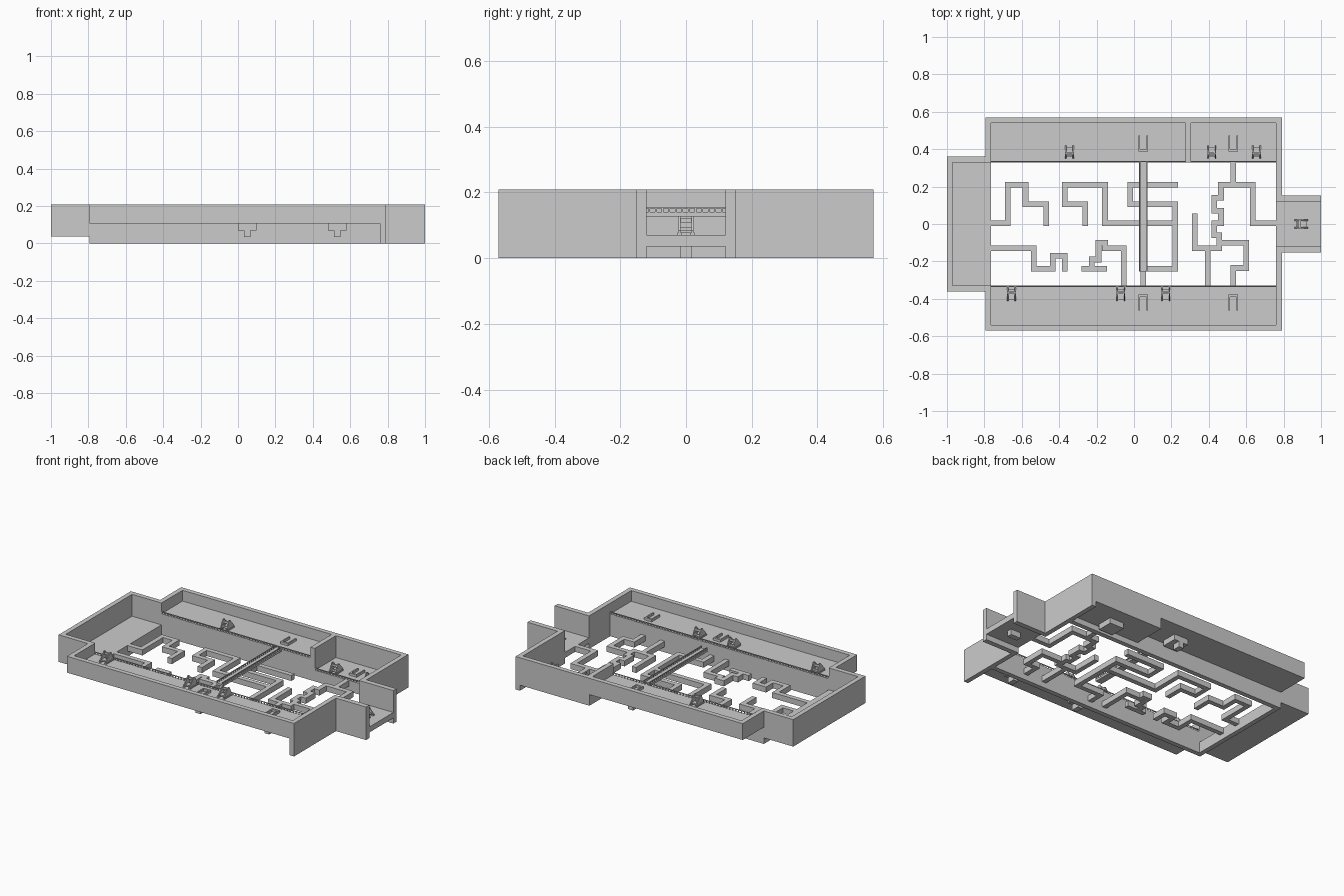
import bpy, bmesh
from math import radians
from mathutils import Matrix, Vector

T = 0.03                       # wall thickness
LOW, HIGH, TOP = 0.07, 0.14, 0.208   # lower floor, ledge floor, wall top


def add_box(bm, x0, x1, y0, y1, z0, z1):
    m = Matrix.Translation(((x0 + x1) / 2, (y0 + y1) / 2, (z0 + z1) / 2)) @ \
        Matrix.Diagonal((x1 - x0, y1 - y0, z1 - z0, 1))
    bmesh.ops.create_cube(bm, size=1, matrix=m)


def finish(name, bm, loc=(0, 0, 0), rot=0):
    bmesh.ops.recalc_face_normals(bm, faces=bm.faces)
    me = bpy.data.meshes.new(name)
    bm.to_mesh(me)
    bm.free()
    ob = bpy.data.objects.new(name, me)
    ob.location = loc
    ob.rotation_euler[2] = radians(rot)
    bpy.context.collection.objects.link(ob)
    return ob


def boxes(name, *dims, loc=(0, 0, 0), rot=0):
    bm = bmesh.new()
    for d in dims:
        add_box(bm, *d)
    return finish(name, bm, loc, rot)


# Outer walls of the main hall
boxes("front_wall", (-0.795, 0.76, -0.57, -0.54, 0.105, TOP))
boxes("back_wall", (-0.795, 0.275, 0.54, 0.57, 0.105, TOP),
      (0.275, 0.76, 0.54, 0.57, 0.035, TOP))
boxes("room_divider", (0.275, 0.305, 0.33, 0.54, 0.035, TOP))
for s, side in ((-1, "front"), (1, "back")):
    def span(a, b):
        return tuple(sorted((s * a, s * b)))
    boxes("right_wall_" + side, (0.76, 0.79, *span(0.12, 0.57), 0, TOP))
    boxes("left_wall_" + side, (-0.795, -0.765, *span(0.36, 0.54), 0.105, TOP))
    # End bays
    boxes("left_bay_side_" + side, (-0.97, -0.765, *span(0.33, 0.36), 0.038, TOP))
    boxes("right_bay_side_" + side, (0.79, 1.0, *span(0.12, 0.152), 0, TOP))
boxes("left_bay_end", (-1.0, -0.97, -0.36, 0.36, 0.038, TOP))
boxes("left_bay_floor", (-0.97, -0.765, -0.33, 0.33, 0.038, LOW))
boxes("right_bay_floor", (0.76, 1.0, -0.12, 0.12, 0.035, LOW))

# Raised ledges, lower back room, and the pit walls beneath them
boxes("front_ledge", (-0.765, 0.76, -0.54, -0.33, 0.105, HIGH))
boxes("back_ledge", (-0.765, 0.275, 0.33, 0.54, 0.105, HIGH))
boxes("back_room_floor", (0.305, 0.76, 0.33, 0.54, 0.035, LOW))
boxes("pit_wall_front", (-0.795, 0.76, -0.36, -0.33, 0, 0.105))
boxes("pit_wall_back", (-0.795, 0.29, 0.33, 0.36, 0, 0.105),
      (0.29, 0.76, 0.33, 0.36, 0, 0.035))
boxes("pit_wall_left", (-0.795, -0.765, -0.33, 0.33, 0, 0.038))

# Winding walkways over the open pit
west = [
    [(-.765, .005), (-.675, .005), (-.675, .21), (-.58, .21), (-.58, .105), (-.47, .105), (-.47, .005)],
    [(-.26, .005), (-.26, .105), (-.37, .105), (-.37, .21), (-.155, .21), (-.155, .005), (.22, .005)],
    [(.22, .21), (-.02, .21), (-.02, .105), (.22, .105), (.22, -.24), (.06, -.24)],
    [(-.765, -.13), (-.535, -.13), (-.535, -.24), (-.435, -.24), (-.435, -.17), (-.37, -.17), (-.37, -.24)],
    [(-.265, -.24), (-.16, -.24)],
    [(-.225, -.24), (-.225, -.19), (-.19, -.19), (-.19, -.1), (-.155, -.1), (-.155, -.13),
     (-.055, -.13), (-.055, -.33)],
    [(.05, -.24), (.05, -.33)],
]
east = [
    [(.325, .04), (.325, -.13), (.395, -.13), (.395, -.33)],
    [(.395, -.13), (.455, -.13), (.455, -.1), (.6, -.1), (.6, -.235), (.53, -.235), (.53, -.33)],
    [(.455, -.1), (.455, -.06), (.43, -.06), (.43, .005), (.465, .005), (.465, .07), (.43, .07),
     (.43, .14), (.465, .14), (.465, .21), (.635, .21), (.635, .005), (.79, .005)],
    [(.53, .21), (.53, .33)],
]
for name, paths in (("west_walkway", west), ("east_walkway", east)):
    bm = bmesh.new()
    h = T / 2
    for path in paths:
        for (ax, ay), (bx, by) in zip(path, path[1:]):
            add_box(bm, min(ax, bx) - h, max(ax, bx) + h,
                    min(ay, by) - h, max(ay, by) + h, 0.035, LOW)
    finish(name, bm)


# Low railings: a top rail on a row of posts
def railing(name, start, end, z, step=0.02):
    bm = bmesh.new()
    a, b = Vector(start), Vector(end)
    r = 0.0025
    add_box(bm, min(a.x, b.x) - r, max(a.x, b.x) + r, min(a.y, b.y) - r, max(a.y, b.y) + r,
            z + 0.010, z + 0.014)
    n = int((b - a).length / step)
    for i in range(n + 1):
        p = a.lerp(b, i / n)
        add_box(bm, p.x - r, p.x + r, p.y - r, p.y + r, z, z + 0.010)
    finish(name, bm)


railing("front_ledge_rail", (-0.763, -0.333), (0.758, -0.333), HIGH)
railing("back_ledge_rail", (-0.763, 0.333), (0.275, 0.333), HIGH)
railing("back_room_rail", (0.307, 0.333), (0.758, 0.333), LOW)

# High bridge across the pit
boxes("bridge_deck", (0.028, 0.073, -0.255, 0.333, 0.127, HIGH))
railing("bridge_rail_left", (0.031, -0.252), (0.031, 0.33), HIGH)
railing("bridge_rail_right", (0.070, -0.252), (0.070, 0.33), HIGH)


# Pointed machines: two gabled side frames, a crossbar, a bed and rungs
def machine(name, x, y, z, rot):
    bm = bmesh.new()
    profile = [(-0.036, 0), (0.036, 0), (0.036, 0.014), (0.014, 0.058), (0.002, 0.058), (-0.036, 0.014)]
    for s in (-1, 1):
        v = [bm.verts.new((s * 0.017, py, pz)) for py, pz in profile]
        f = bm.faces.new(v)
        ext = bmesh.ops.extrude_face_region(bm, geom=[f])
        bmesh.ops.translate(bm, vec=(s * 0.006, 0, 0),
                            verts=[g for g in ext["geom"] if isinstance(g, bmesh.types.BMVert)])
        add_box(bm, s * 0.02 - 0.006, s * 0.02 + 0.006, -0.038, 0.038, 0, 0.008)
    add_box(bm, -0.018, 0.018, 0.006, 0.016, 0.036, 0.05)
    add_box(bm, -0.018, 0.018, -0.028, 0.004, 0.008, 0.016)
    add_box(bm, -0.018, 0.018, 0.018, 0.028, 0.012, 0.024)
    finish(name, bm, (x, y, z), rot)


for i, x in enumerate((-0.655, -0.07, 0.17)):
    machine(f"front_machine_{i}", x, -0.375, HIGH, 0)
for i, (x, z) in enumerate(((-0.345, HIGH), (0.415, LOW), (0.655, LOW))):
    machine(f"back_machine_{i}", x, 0.385, z, 180)
machine("right_bay_machine", 0.895, 0, LOW, 90)

# Hatches: a U-shaped curb on the floor and a stepped shaft hanging below
for i, (x, y, z, rot) in enumerate(((0.05, -0.42, HIGH, 0), (0.53, -0.42, HIGH, 0),
                                    (0.05, 0.43, HIGH, 180), (0.53, 0.43, LOW, 180))):
    boxes(f"hatch_curb_{i}", (-0.026, -0.018, -0.042, 0.042, 0, 0.015),
          (0.018, 0.026, -0.042, 0.042, 0, 0.015),
          (-0.018, 0.018, 0.03, 0.042, 0, 0.015), loc=(x, y, z), rot=rot)
    boxes(f"hatch_shaft_{i}", (-0.05, 0.05, -0.05, 0.05, -0.07, -0.035),
          (-0.017, 0.017, -0.05, 0.0, -0.105 if z == HIGH else -0.07, -0.07 if z == HIGH else -0.06),
          loc=(x, y, z), rot=rot)
boxes("right_bay_shaft", (0.86, 0.93, -0.018, 0.016, 0, 0.035))
